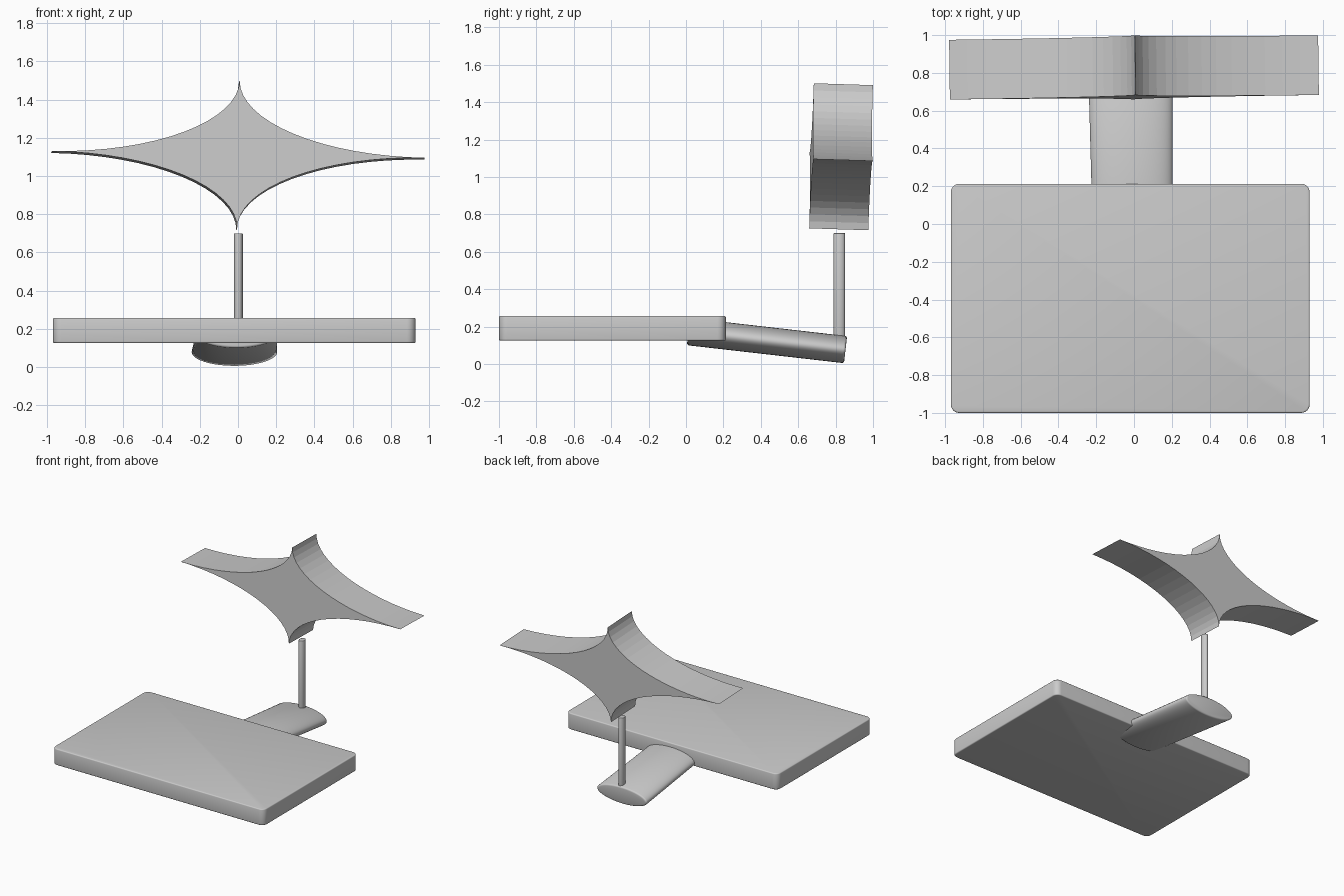
import bpy, bmesh
from math import sin, cos, pi, radians
from mathutils import Vector, Euler

if "Cube" in bpy.data.objects:
    bpy.data.objects.remove(bpy.data.objects["Cube"])


def loft(name, ring_a, ring_b, bevel=0.0, smooth=True):
    """Closed solid between two matching rings of points."""
    bm = bmesh.new()
    a = [bm.verts.new(p) for p in ring_a]
    b = [bm.verts.new(p) for p in ring_b]
    n = len(a)
    for i in range(n):
        j = (i + 1) % n
        bm.faces.new((a[i], a[j], b[j], b[i]))
    bm.faces.new(a[::-1])
    bm.faces.new(b)
    bmesh.ops.recalc_face_normals(bm, faces=bm.faces[:])
    mesh = bpy.data.meshes.new(name)
    bm.to_mesh(mesh)
    bm.free()
    ob = bpy.data.objects.new(name, mesh)
    bpy.context.collection.objects.link(ob)
    bpy.ops.object.select_all(action='DESELECT')
    ob.select_set(True)
    bpy.context.view_layer.objects.active = ob
    if bevel:
        mod = ob.modifiers.new("soft_edges", 'BEVEL')
        mod.width, mod.segments = bevel, 3
        mod.limit_method, mod.angle_limit = 'ANGLE', radians(40)
        bpy.ops.object.modifier_apply(modifier=mod.name)
    if smooth:
        bpy.ops.object.shade_smooth_by_angle(angle=radians(35))
    return ob


# Rectangular slab with rounded corners
def rounded_rect(x0, x1, y0, y1, r, z, steps=6):
    corners = [(x1 - r, y1 - r), (x0 + r, y1 - r), (x0 + r, y0 + r), (x1 - r, y0 + r)]
    return [(cx + r * cos((q + k / steps) * pi / 2), cy + r * sin((q + k / steps) * pi / 2), z)
            for q, (cx, cy) in enumerate(corners) for k in range(steps + 1)]


rect = (-0.97, 0.93, -1.0, 0.213, 0.045)
loft("base_slab", rounded_rect(*rect, 0.125), rounded_rect(*rect, 0.257), bevel=0.008)


# Sloping oval arm under the slab
def tilted_ellipse(cx, cy, cz, rx, rz, tilt, n=64):
    rot = Euler((tilt, 0, 0)).to_matrix()
    return [Vector((cx, cy, cz)) + rot @ Vector((rx * cos(2 * pi * i / n), 0, rz * sin(2 * pi * i / n)))
            for i in range(n)]


tilt = radians(-6.6)
loft("oval_arm", tilted_ellipse(-0.008, 0.013, 0.173, 0.212, 0.073, tilt),
     tilted_ellipse(-0.019, 0.853, 0.077, 0.224, 0.073, tilt), bevel=0.012)


# Upright pole
def pole_ring(z, n=32):
    return [(0.002 + 0.023 * cos(2 * pi * i / n), 0.82 + 0.031 * sin(2 * pi * i / n), z) for i in range(n)]


loft("pole", pole_ring(0.08), pole_ring(0.70), bevel=0.004)

# Four-pointed star, each side a concave quarter ellipse
def star_ring(y, a=0.977, b=0.388, steps=16):
    pts = []
    for sx, sz, flip in ((1, 1, 0), (-1, 1, 1), (-1, -1, 0), (1, -1, 1)):
        for k in range(steps):
            t = (steps - k if flip else k) / steps * pi / 2
            pts.append((sx * a * (1 - sin(t)), y, sz * b * (1 - cos(t))))
    return pts


star = loft("star", star_ring(-0.158), star_ring(0.158), smooth=False)
star.location = (0.0, 0.829, 1.108)
star.rotation_euler = (radians(-1.8), radians(1.03), radians(0.7))
